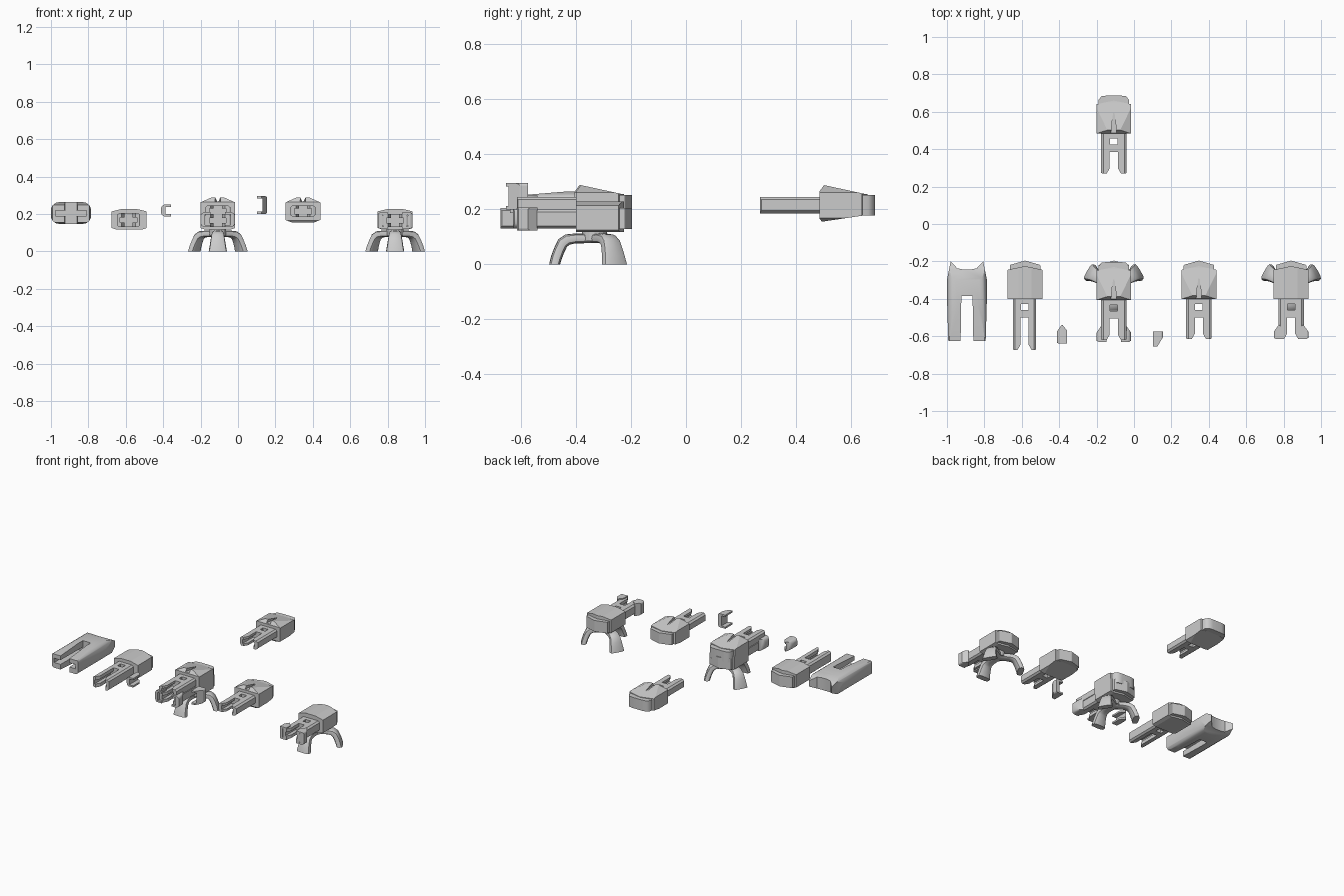
import bpy, bmesh, math
from mathutils import Matrix, Vector

if "Cube" in bpy.data.objects:
    bpy.data.objects.remove(bpy.data.objects["Cube"])


def prism(name, pts, axis, lo, hi):
    """Extrude a closed outline along x (y,z points), y (x,z points) or z (x,y points)."""
    def at(p, t):
        return {'x': (t, p[0], p[1]), 'y': (p[0], t, p[1]), 'z': (p[0], p[1], t)}[axis]
    bm = bmesh.new()
    a = [bm.verts.new(at(p, lo)) for p in pts]
    b = [bm.verts.new(at(p, hi)) for p in pts]
    bm.faces.new(a)
    bm.faces.new(b)
    for i in range(len(pts)):
        j = (i + 1) % len(pts)
        bm.faces.new((a[i], a[j], b[j], b[i]))
    bmesh.ops.recalc_face_normals(bm, faces=bm.faces)
    me = bpy.data.meshes.new(name)
    bm.to_mesh(me)
    bm.free()
    ob = bpy.data.objects.new(name, me)
    bpy.context.collection.objects.link(ob)
    return ob


def box(name, x0, x1, y0, y1, z0, z1):
    return prism(name, [(x0, y0), (x1, y0), (x1, y1), (x0, y1)], 'z', z0, z1)


def boolean(ob, tool, op):
    m = ob.modifiers.new(op, 'BOOLEAN')
    m.operation, m.object, m.solver = op, tool, 'EXACT'
    bpy.context.view_layer.objects.active = ob
    bpy.ops.object.modifier_apply(modifier=m.name)
    bpy.data.objects.remove(tool)
    return ob


def sym(half, cx):
    """Mirror a half outline (positive x) about x = cx."""
    return [(cx + x, v) for x, v in half] + [(cx - x, v) for x, v in reversed(half)]


def smooth(ob, angle=40):
    bpy.ops.object.select_all(action='DESELECT')
    ob.select_set(True)
    bpy.context.view_layer.objects.active = ob
    bpy.ops.object.shade_smooth_by_angle(angle=math.radians(angle))


# Body blocks: upper (crested) and lower (flat bottomed)
def body(name, cx, dy, upper, rounded=False):
    if upper:
        front = [(.06, .155), (.093, .168), (.093, .262), (.03, .29)]
        side = [(-.40, .166), (-.39, .155), (-.235, .178), (-.19, .18),
                (-.19, .25), (-.235, .256), (-.383, .288), (-.40, .264)]
        zn0, zn1 = .178, .252
    else:
        front = [(.07, .117), (.093, .125), (.093, .214), (.035, .228)]
        side = [(-.40, .117), (-.19, .117), (-.19, .228), (-.40, .228)]
        zn0, zn1 = .128, .205
    top = [(cx - .093, -.40 + dy), (cx + .093, -.40 + dy), (cx + .093, -.245 + dy),
           (cx, -.225 + dy), (cx - .093, -.245 + dy)]
    ob = prism(name, sym(front, cx), 'y', -.41 + dy, -.15 + dy)
    boolean(ob, prism('tool', top, 'z', 0, .4), 'INTERSECT')
    boolean(ob, prism('tool', [(y + dy, z) for y, z in side], 'x', cx - .2, cx + .2), 'INTERSECT')
    if upper:  # tapering groove in the crest
        groove = [(cx - .016, -.41 + dy), (cx + .016, -.41 + dy), (cx, -.25 + dy)]
        boolean(ob, prism('tool', groove, 'z', .268, .3), 'DIFFERENCE')
    # Tail block
    tail = [(.082, -.27 + dy), (.082, -.222 + dy)]
    tail += [(.066, -.202 + dy), (.035, -.198 + dy)] if rounded else [(.078, -.218 + dy), (0.001, -.196 + dy)]
    nose = prism(name + '_tail', sym(tail, cx), 'z', zn0, zn1)
    if rounded:
        smooth(nose, 50)


# Twin prongs joined by a bridge, with channelled inner faces
def fork(name, cx, dy, z0, z1, tip=-.615, hw=.068):
    s = .022
    half = [(hw, -.38), (hw, tip + .004), (hw - .006, tip), (s + .016, tip), (s, tip + .028), (s, -.50)]
    ob = prism(name, sym([(x, y + dy) for x, y in half], cx), 'z', z0, z1)
    shell = [(hw - .012, z0), (hw, z0 + .01), (hw, z1 - .01), (hw - .012, z1)]
    boolean(ob, prism('tool', sym(shell, cx), 'y', -.75 + dy, -.3 + dy), 'INTERSECT')
    boolean(ob, box('tool', cx - .02, cx + .02, -.46 + dy, -.428 + dy, 0, .4), 'DIFFERENCE')
    zc = (z0 + z1) / 2
    boolean(ob, box('tool', cx - .045, cx + .045, -.75 + dy, -.50 + dy, zc - .014, zc + .014), 'DIFFERENCE')


# C-shaped pod clipped on the outside of a prong; side +1 faces right
def pod(name, x, side, y0, y1, z0, z1, chamfer_back=True, chamfer_front=False, soft=False):
    w, c, t = .054, .018 if soft else .008, .012
    sec = [(0, z0), (w - c, z0), (w - c * .3, z0 + c * .4), (w, z0 + c), (w, z1 - c),
           (w - c * .3, z1 - c * .4), (w - c, z1), (0, z1), (0, z1 - t), (w - 2 * t, z1 - t),
           (w - 2 * t, z0 + t), (0, z0 + t)]
    top = [(0, y0)]
    top += [(w - .03, y0), (w, y0 + .05)] if chamfer_front else [(w - .01, y0), (w, y0 + .006)]
    top += [(w, y1 - .035), (w - .025, y1), (w - .03, y1), (0, y1 - .03)] if chamfer_back else [(w, y1), (0, y1)]
    ob = prism(name, [(x + side * a, z) for a, z in sec], 'y', y0 - .1, y1 + .1)
    boolean(ob, prism('tool', [(x + side * a, y) for a, y in top], 'z', 0, .4), 'INTERSECT')
    if soft:
        smooth(ob, 50)


# Curved tripod leg: rounded sections swept along an arched path
def leg(name, cx, cy, ang):
    # radius, height, half width, half thickness, tilt of section
    path = [(.0, .094, .030, .017, 90), (.07, .094, .031, .018, 90), (.098, .090, .033, .02, 68),
            (.116, .077, .036, .021, 42), (.128, .052, .040, .02, 25),
            (.138, .026, .044, .02, 18), (.145, .0, .049, .02, 0)]
    bm = bmesh.new()
    rings, n = [], 12
    for r, z, w, t, tilt in path:
        a = math.radians(tilt)
        ring = []
        for i in range(n):
            u = 2 * math.pi * i / n
            c, s = math.cos(u), math.sin(u)
            sx = math.copysign(abs(c) ** .6, c) * w
            st = math.copysign(abs(s) ** .6, s) * t
            ring.append(bm.verts.new((r + st * math.cos(a), sx, z + st * math.sin(a))))
        rings.append(ring)
    for p, q in zip(rings, rings[1:]):
        for i in range(n):
            j = (i + 1) % n
            bm.faces.new((p[i], p[j], q[j], q[i]))
    bm.faces.new(rings[0])
    bm.faces.new(rings[-1])
    bmesh.ops.recalc_face_normals(bm, faces=bm.faces)
    bm.transform(Matrix.Translation(Vector((cx, cy, 0))) @ Matrix.Rotation(math.radians(ang), 4, 'Z'))
    me = bpy.data.meshes.new(name)
    bm.to_mesh(me)
    bm.free()
    ob = bpy.data.objects.new(name, me)
    bpy.context.collection.objects.link(ob)
    smooth(ob, 45)


def tripod(name, cx, cy=-.333):
    for i, ang in enumerate((-90, 30, 150)):
        leg(f'{name}_leg_{i + 1}', cx, cy, ang)
    hub = [(cx + .045 * math.cos(k * math.pi / 8), cy + .045 * math.sin(k * math.pi / 8)) for k in range(16)]
    prism(name + '_hub', hub, 'z', .085, .12)


# Outer cover at far left: rounded fork shell with a swallow tail
cx = -.893
outline = [(.100, -.625), (.107, -.385), (.107, -.30), (.087, -.20), (.052, -.237), (.02, -.243)]
inner = [(.03, -.385), (.034, -.625)]
pts = ([(cx + x, y) for x, y in outline] + [(cx - x, y) for x, y in reversed(outline)]
       + [(cx - .034, -.625), (cx - .03, -.385), (cx + .03, -.385), (cx + .034, -.625)])
cover = prism('cover', pts, 'z', .1, .3)
rim = [(.055, .146), (.08, .15), (.098, .163), (.107, .182), (.107, .228), (.098, .247), (.08, .26), (.055, .265)]
boolean(cover, prism('tool', sym(rim, cx), 'y', -.7, -.1), 'INTERSECT')
side = [(-.64, .155), (-.42, .145), (-.30, .146), (-.24, .165), (-.19, .19),
        (-.19, .22), (-.24, .247), (-.30, .263), (-.42, .266), (-.64, .248)]
boolean(cover, prism('tool', side, 'x', -1.1, -.7), 'INTERSECT')
boolean(cover, box('tool', cx - .083, cx + .083, -.7, -.38, .19, .22), 'DIFFERENCE')
smooth(cover, 35)

# Long fork unit
body('long_body', -.582, 0, False)
fork('long_fork', -.585, 0, .13, .205, -.674, .062)

# Loose pods
pod('loose_round_pod', -.358, -1, -.64, -.54, .187, .25, True, False, True)
pod('loose_square_pod', .101, 1, -.655, -.575, .20, .295, False, True)

# Assembled unit: lower and upper halves, pods and tripod
ax = -.108
body('assembled_lower_body', ax, 0, False)
body('assembled_upper_body', ax, -.005, True, True)
fork('assembled_lower_fork', ax, 0, .13, .2)
fork('assembled_upper_fork', ax, -.005, .185, .245)
for s in (-1, 1):
    pod(f'assembled_pod_{s}', ax + s * .038, s, -.63, -.545, .13, .21, True, False, True)
tripod('assembled', ax)

# Upper unit alone, and the copy at the back with rounded tail
body('upper_body', .347, 0, True)
fork('upper_fork', .347, 0, .185, .245)
body('back_body', ax, .885, True, True)
fork('back_fork', ax, .885, .185, .245)

# Lower unit with pods on its tripod
gx = .84
body('lower_body', gx, 0, False)
fork('lower_fork', gx, 0, .13, .2)
for s in (-1, 1):
    pod(f'lower_pod_{s}', gx + s * .038, s, -.615, -.54, .122, .207)
tripod('lower', gx)
